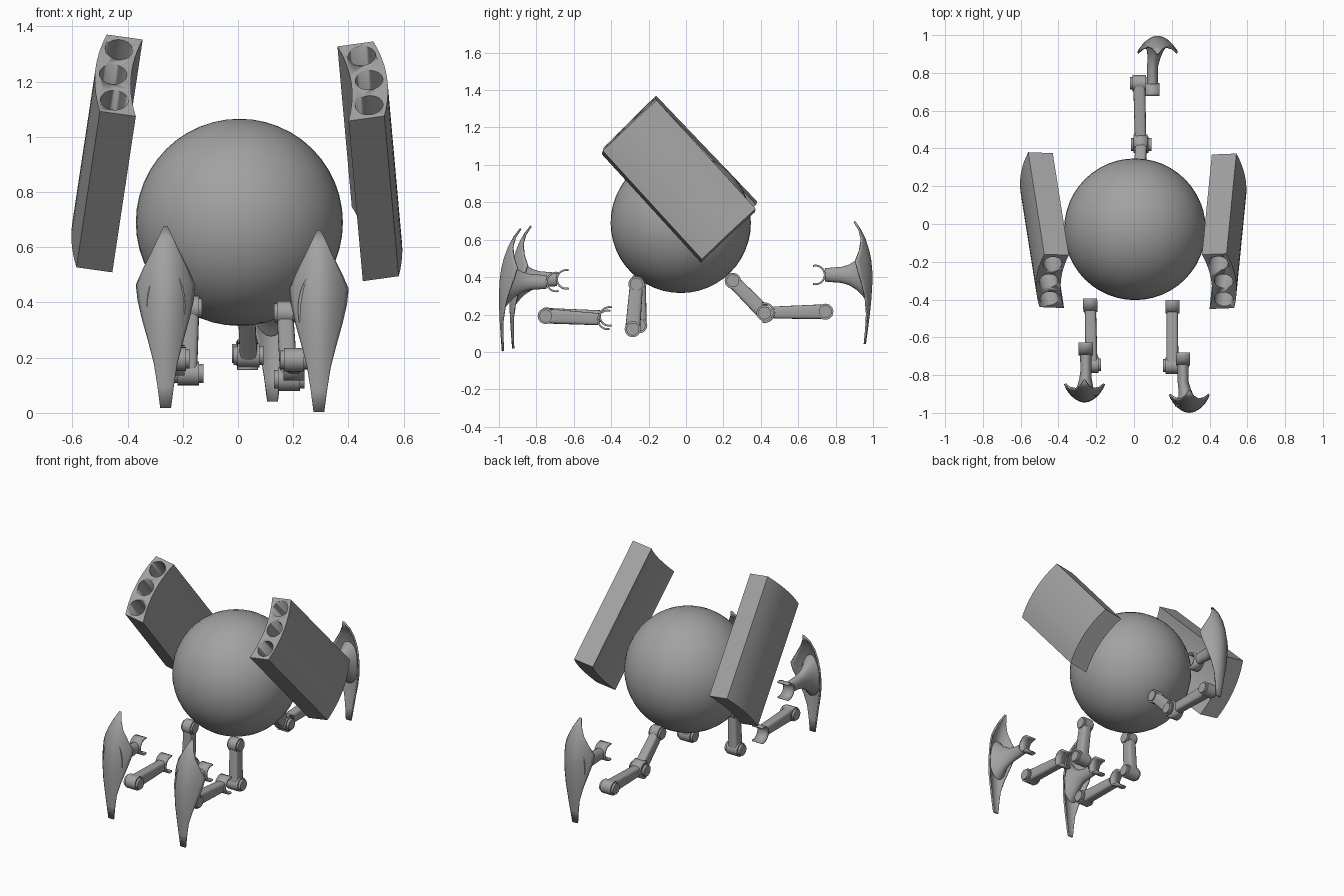
import bpy, bmesh, math
from mathutils import Vector as V

if "Cube" in bpy.data.objects:
    bpy.data.objects.remove(bpy.data.objects["Cube"])

grey = bpy.data.materials.new("grey_metal")
grey.diffuse_color = (0.36, 0.36, 0.36, 1)
grey.use_nodes = True
grey.node_tree.nodes["Principled BSDF"].inputs["Base Color"].default_value = grey.diffuse_color


def finish(name, bm, solid=0.0, angle=35):
    """Turn a bmesh into a named, smoothed object."""
    bmesh.ops.recalc_face_normals(bm, faces=bm.faces)
    me = bpy.data.meshes.new(name)
    bm.to_mesh(me)
    bm.free()
    me.materials.append(grey)
    ob = bpy.data.objects.new(name, me)
    bpy.context.collection.objects.link(ob)
    bpy.ops.object.select_all(action='DESELECT')
    ob.select_set(True)
    bpy.context.view_layer.objects.active = ob
    bpy.ops.object.shade_smooth_by_angle(angle=math.radians(angle))
    if solid:
        mod = ob.modifiers.new("thickness", 'SOLIDIFY')
        mod.thickness = solid
        mod.offset = 0
    return ob


def loft(bm, rings, closed=True):
    """Skin a list of point rings; closed rings get end caps."""
    vs = [[bm.verts.new(p) for p in r] for r in rings]
    n = len(vs[0])
    for a, b in zip(vs, vs[1:]):
        for i in range(n if closed else n - 1):
            j = (i + 1) % n
            bm.faces.new((a[i], a[j], b[j], b[i]))
    if closed:
        bm.faces.new(vs[0])
        bm.faces.new(vs[-1])


def section(c, u, v, ru, rv, power=1.0, n=24):
    """Rounded ring about c; power under 1 makes it boxier."""
    pts = []
    for i in range(n):
        a = math.tau * i / n
        cu, sv = math.cos(a), math.sin(a)
        pts.append(c + u * ru * math.copysign(abs(cu) ** power, cu)
                   + v * rv * math.copysign(abs(sv) ** power, sv))
    return pts


X, Y, Z = V((1, 0, 0)), V((0, 1, 0)), V((0, 0, 1))


def joint(bm, c, width):
    """Barrel with a thinner pin sticking out of both ends."""
    for r, w in ((0.043, width * 0.72), (0.034, width)):
        loft(bm, [section(c + X * s * w / 2, Y, Z, r, r) for s in (-1, 1)])


def bar(bm, a, b, ra, rb):
    """Boxy rounded limb from a to b."""
    d = (b - a).normalized()
    v = d.cross(X).normalized()
    u = v.cross(d)
    loft(bm, [section(a, u, v, 0.03, ra, 0.5), section(b, u, v, 0.032, rb, 0.5)])


def clip(name, c, back, width=0.075, r=0.05):
    """Open C-shaped clamp whose closed side faces 'back'."""
    bm = bmesh.new()
    side = back.cross(X).normalized()
    rings = []
    for s in (-1, 1):
        rings.append([c + X * s * width / 2 + back * r * math.cos(t) + side * r * math.sin(t)
                      for t in (math.radians(-105 + 210 * i / 16) for i in range(17))])
    loft(bm, rings, closed=False)
    finish(name, bm, 0.01)


# round body
bm = bmesh.new()
bmesh.ops.create_uvsphere(bm, u_segments=48, v_segments=24, radius=0.375)
bmesh.ops.translate(bm, verts=bm.verts, vec=(0.005, -0.028, 0.69))
finish("body_sphere", bm)


# launcher pods: bowed slabs with three round tubes in the front end
def pod(side, a, w, l, t):
    a, w, l, t = V(a), V(w), V(l), V(t)
    n = 12
    bow = -t.normalized() * 0.03
    arc = [a + w * i / n + bow * (1 - (2 * i / n - 1) ** 2) for i in range(n + 1)]
    ring = arc + [p + t for p in reversed(arc)]
    bm = bmesh.new()
    loft(bm, [ring, [p + l for p in ring]])
    ob = finish(side + "_pod", bm, angle=25)
    # tube cutters
    cb = bmesh.new()
    d = l.normalized()
    u = w.normalized()
    v = d.cross(u).normalized()
    for k in (0.17, 0.5, 0.83):
        c = a + w * k + t / 2 + bow * (1 - (2 * k - 1) ** 2)
        loft(cb, [section(c - d * 0.1, u, v, 0.05, 0.05, n=32),
                  section(c + d * 0.3, u, v, 0.05, 0.05, n=32)])
    cut = finish(side + "_tube_cutter", cb)
    cut.hide_render = True
    cut.hide_viewport = True
    mod = ob.modifiers.new("tubes", 'BOOLEAN')
    mod.operation = 'DIFFERENCE'
    mod.solver = 'EXACT'
    mod.object = cut


pod("left", (-0.50, -0.44, 1.092), (0.025, 0.28, 0.278), (-0.085, 0.54, -0.565), (0.13, -0.005, -0.018))
pod("right", (0.53, -0.445, 1.075), (-0.04, 0.288, 0.27), (0.052, 0.53, -0.58), (-0.13, -0.005, -0.018))


# legs: upper limb, lower limb with clamp, and the foot
def leg(name, hip, knee, grip, ankle):
    hip, knee, grip, ankle = V(hip), V(knee), V(grip), V(ankle)
    bm = bmesh.new()
    bar(bm, hip, knee, 0.035, 0.04)
    joint(bm, hip, 0.08)
    joint(bm, knee, 0.11)
    finish(name + "_upper_leg", bm)
    bm = bmesh.new()
    d = (ankle - grip).normalized()
    bar(bm, grip + d * 0.048, ankle, 0.032, 0.04)
    joint(bm, ankle, 0.1)
    finish(name + "_lower_leg", bm)
    clip(name + "_knee_clamp", grip, d)


# shield rows: height, half width, setback from outermost point
ROWS = [(0, 0.018, 0.035), (0.08, 0.028, 0.024), (0.16, 0.04, 0.014), (0.24, 0.06, 0.006),
        (0.32, 0.082, 0.001), (0.39, 0.098, 0.001), (0.445, 0.104, 0.006), (0.50, 0.08, 0.017),
        (0.56, 0.05, 0.036), (0.61, 0.027, 0.06), (0.655, 0.006, 0.092)]


def foot(name, s, x, y, z, clip_x, shear):
    # curved diamond shield
    bm = bmesh.new()
    rings = []
    for h, hw, off in ROWS:
        back = off + shear * (h - 0.33)
        rings.append([V((x + hw * k, y - s * (back + 7.5 * (hw * k) ** 2), z + h))
                      for k in (i / 8 - 1 for i in range(17))])
    loft(bm, rings, closed=False)
    finish(name + "_foot_shield", bm, 0.01)
    # flared neck running inward to the ankle clamp
    bm = bmesh.new()
    rings = []
    for d, rx, rz in ((0.03, 0.07, 0.135), (0.05, 0.056, 0.11), (0.08, 0.042, 0.08),
                      (0.12, 0.033, 0.055), (0.16, 0.029, 0.043), (0.25, 0.03, 0.036)):
        f = min(1, d / 0.16)
        rings.append(section(V((x + (clip_x - x) * f, y - s * d, z + 0.37)), X, Z, rx, rz))
    loft(bm, rings)
    finish(name + "_foot_neck", bm)
    clip(name + "_ankle_clamp", V((clip_x, y - s * 0.3, z + 0.37)), Y * s)


leg("front_left", (-0.17, -0.25, 0.38), (-0.18, -0.25, 0.143), (-0.232, -0.41, 0.19), (-0.225, -0.745, 0.195))
leg("front_right", (0.17, -0.265, 0.362), (0.185, -0.285, 0.122), (0.203, -0.42, 0.172), (0.203, -0.75, 0.192))
leg("back", (0.03, 0.25, 0.38), (0.038, 0.42, 0.208), (0.035, 0.42, 0.21), (0.028, 0.745, 0.215))
foot("front_left", -1, -0.262, -0.94, 0.018, -0.255, 0.06)
foot("front_right", -1, 0.293, -0.995, 0.004, 0.26, 0.06)
foot("back", 1, 0.125, 0.992, 0.042, 0.098, 0.0)
